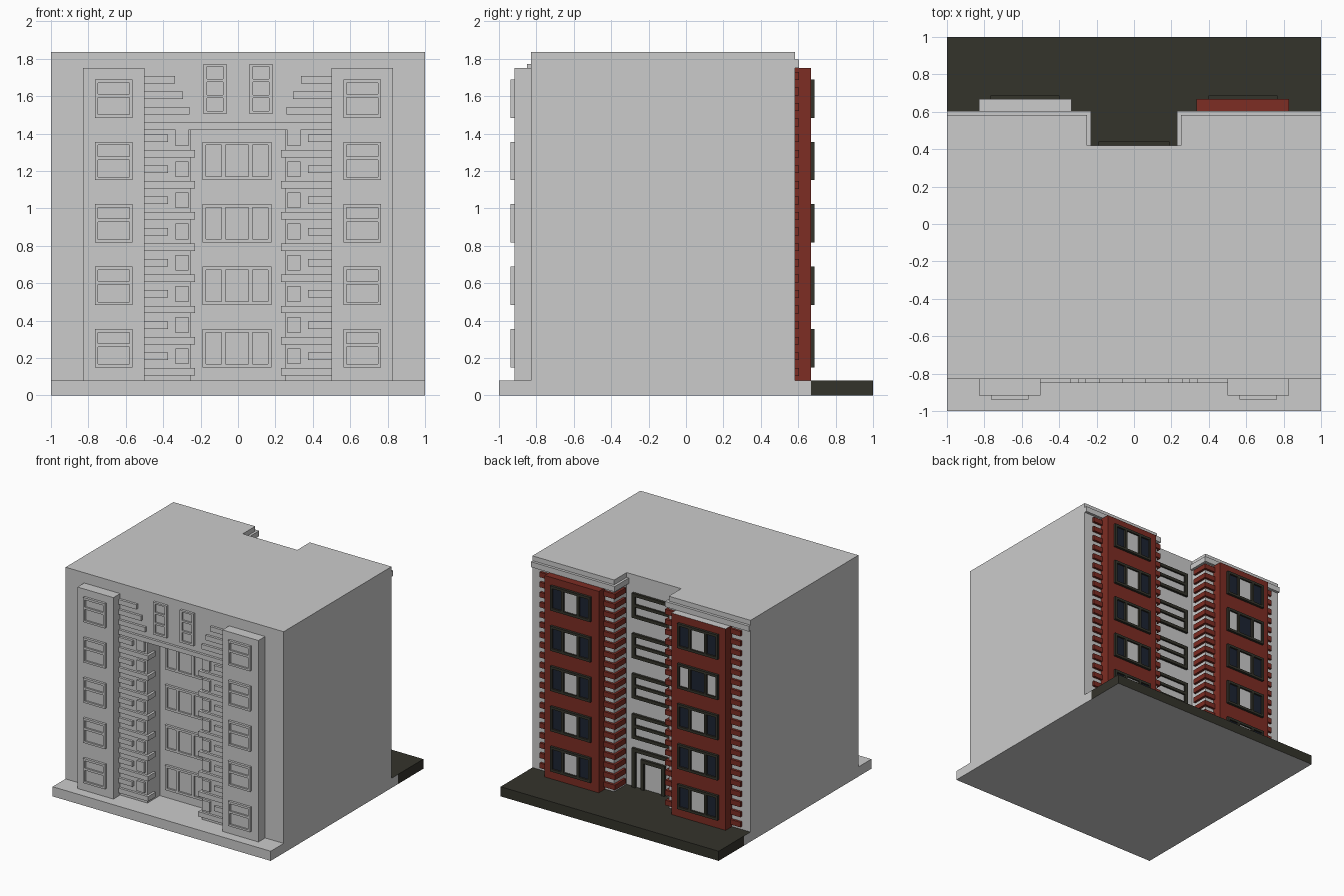
import bpy, bmesh
from mathutils import Vector

if "Cube" in bpy.data.objects:
    bpy.data.objects.remove(bpy.data.objects["Cube"])


def material(name, rgb):
    m = bpy.data.materials.new(name)
    m.diffuse_color = (*rgb, 1)
    m.use_nodes = True
    m.node_tree.nodes["Principled BSDF"].inputs["Base Color"].default_value = m.diffuse_color
    return m


MATS = [material("light_grey", (0.60, 0.60, 0.60)), material("brick_red", (0.205, 0.026, 0.017)),
        material("dark_olive", (0.034, 0.033, 0.024)), material("navy_glass", (0.012, 0.017, 0.032))]
GREY, RED, DARK, NAVY = range(4)
FLOORS = [0.253 + 0.3335 * i for i in range(5)]   # window centre heights
BOTTOM, TOP = 0.08, 1.835
FRONT, BACK, RECESS = -0.83, 0.583, 0.25
DEPTH = 0.163                                     # depth of both recesses


def box(bm, x, y, z, mat=GREY):
    """Add a box given (a, b) ranges on each axis."""
    vs = bmesh.ops.create_cube(bm, size=1)["verts"]
    for v in vs:
        v.co = Vector([(r[0] + r[1]) / 2 + c * abs(r[1] - r[0]) for r, c in zip((x, y, z), v.co)])
    for f in {f for v in vs for f in v.link_faces}:
        f.material_index = mat


def finish(bm, name):
    bm.normal_update()
    me = bpy.data.meshes.new(name)
    bm.to_mesh(me)
    bm.free()
    for m in MATS:
        me.materials.append(m)
    ob = bpy.data.objects.new(name, me)
    bpy.context.collection.objects.link(ob)
    return ob


def window(name, cx, cz, w, h, y, out, cols, rows, frame, panes):
    """Framed window; cols/rows are pane ranges as fractions of width/height."""
    bm = bmesh.new()
    x0, z0 = cx - w / 2, cz - h / 2
    depth = (y, y + out * 0.02)
    xs = [0] + [c for r in cols for c in r] + [1]
    zs = [0] + [c for r in rows for c in r] + [1]
    for i in range(0, len(xs), 2):                # uprights
        box(bm, (x0 + xs[i] * w, x0 + xs[i + 1] * w), depth, (z0, z0 + h), frame)
    for n, (a, b) in enumerate(cols):             # rails and glass per column
        xr = (x0 + a * w, x0 + b * w)
        for i in range(0, len(zs), 2):
            box(bm, xr, depth, (z0 + zs[i] * h, z0 + zs[i + 1] * h), frame)
        for c, d in rows:
            box(bm, xr, (y, y + out * 0.006), (z0 + c * h, z0 + d * h), panes[n])
    finish(bm, name)


# Ground slab: dark paving behind the building, grey elsewhere
bm = bmesh.new()
box(bm, (-1, 1), (-1, 1), (0, BOTTOM))
for cut in (0, 0.667):
    bmesh.ops.bisect_plane(bm, geom=bm.verts[:] + bm.edges[:] + bm.faces[:],
                           plane_co=(0, cut, 0), plane_no=(0, 1, 0))
bm.normal_update()
for f in bm.faces:
    y = f.calc_center_median().y
    if (f.normal.z > 0.5 and y > 0) or (f.normal.z > -0.5 and y > 0.667):
        f.material_index = DARK
finish(bm, "ground_slab")

# Main block: plan with rear entrance recess, extruded up
plan = [(-1, FRONT), (1, FRONT), (1, BACK), (RECESS, BACK), (RECESS, BACK - DEPTH),
        (-RECESS, BACK - DEPTH), (-RECESS, BACK), (-1, BACK)]
bm = bmesh.new()
face = bm.faces.new([bm.verts.new((x, y, BOTTOM)) for x, y in plan])
top = bmesh.ops.extrude_face_region(bm, geom=[face])["geom"]
bmesh.ops.translate(bm, vec=(0, 0, TOP - BOTTOM), verts=[g for g in top if isinstance(g, bmesh.types.BMVert)])
bmesh.ops.recalc_face_normals(bm, faces=bm.faces[:])
body = finish(bm, "main_block")

# Front recess cut below the header
bm = bmesh.new()
box(bm, (-RECESS, RECESS), (-1.2, FRONT + DEPTH), (-0.2, 1.42))
cutter = finish(bm, "recess_cutter")
cutter.hide_render = True
mod = body.modifiers.new("recess", "BOOLEAN")
mod.operation, mod.solver, mod.object = "DIFFERENCE", "EXACT", cutter
bpy.context.view_layer.objects.active = body
bpy.ops.object.modifier_apply(modifier="recess")
bpy.data.objects.remove(cutter)

# Rear cornice, turning into the recess
bm = bmesh.new()
for s in (-1, 1):
    box(bm, (s * RECESS, s), (BACK, 0.605), (1.75, 1.795))
    box(bm, (s * 0.23, s * RECESS), (BACK - DEPTH, 0.605), (1.75, 1.795))
finish(bm, "rear_cornice")

THREE = [(0.05, 0.275), (0.335, 0.665), (0.725, 0.95)]
for s, side in ((-1, "left"), (1, "right")):
    # Rear brick tower (the left one has a grey cap)
    bm = bmesh.new()
    box(bm, (s * 0.333, s * 0.83), (BACK, 0.667), (BOTTOM, 1.75), RED)
    bm.normal_update()
    for f in bm.faces:
        if f.normal.z > 0.5 and s < 0:
            f.material_index = GREY
    finish(bm, "rear_tower_" + side)

    # Rear brick quoins on both sides of the tower
    bm = bmesh.new()
    for i in range(20):
        z = 0.105 + 0.0833 * i
        zr = (z, z + 0.042)
        box(bm, (s * 0.83, s * 0.92), (BACK, 0.603), zr, RED)
        box(bm, (s * 0.23, s * 0.333), (BACK, 0.603), zr, RED)
        box(bm, (s * 0.23, s * RECESS), (0.46, BACK), zr, RED)
    finish(bm, "rear_quoins_" + side)

    # Front tower
    bm = bmesh.new()
    box(bm, (s * 0.5, s * 0.83), (-0.918, FRONT), (BOTTOM, 1.75))
    finish(bm, "front_tower_" + side)

    # Front quoins: long ones wrap into the recess, short ones pair with a block
    bm = bmesh.new()
    yq = (-0.85, FRONT)
    for i in range(8):
        z = 0.126 + 0.1667 * i
        box(bm, (s * 0.23, s * 0.5), yq, (z - 0.02, z + 0.02))
        box(bm, (s * 0.23, s * RECESS), (FRONT, -0.75), (z - 0.02, z + 0.02))
        z += 0.0833
        box(bm, (s * 0.375, s * 0.5), yq, (z - 0.02, z + 0.02))
        box(bm, (s * 0.265, s * 0.335), yq, (z - 0.042, z + 0.042))
    for z, x in ((1.521, 0.26), (1.605, 0.295), (1.689, 0.338)):
        box(bm, (s * x, s * 0.5), yq, (z - 0.02, z + 0.02))
    finish(bm, "front_quoins_" + side)

    # Windows of both towers
    for n, z in enumerate(FLOORS):
        panes = [NAVY, GREY, NAVY]
        if s < 0 and n == 3:
            panes = [GREY, NAVY, GREY]
        window(f"rear_window_{side}_{n}", s * 0.583, z, 0.37, 0.205, 0.667, 1,
               THREE, [(0.1, 0.9)], DARK, panes)
        window(f"front_window_{side}_{n}", s * 0.665, z, 0.2, 0.205, -0.918, -1,
               [(0.08, 0.92)], [(0.08, 0.53), (0.62, 0.91)], GREY, [GREY])
    # Tall attic window
    window("attic_window_" + side, s * 0.123, 1.638, 0.125, 0.268, FRONT, -1,
           [(0.15, 0.85)], [(0.06, 0.32), (0.38, 0.64), (0.7, 0.95)], GREY, [GREY])

# Front header band
bm = bmesh.new()
box(bm, (-0.5, 0.5), (-0.85, FRONT), (1.42, 1.458))
finish(bm, "front_header_band")

# Recess windows: four at the front, four stair windows at the rear
for n in range(4):
    window(f"front_centre_window_{n}", -0.005, FLOORS[n], 0.37, 0.205, FRONT + DEPTH, -1,
           THREE, [(0.09, 0.91)], GREY, [GREY] * 3)
    window(f"stair_window_{n}", 0, FLOORS[n + 1], 0.38, 0.205, BACK - DEPTH, 1,
           [(0.08, 0.92)], [(0.13, 0.45), (0.57, 0.87)], DARK, [GREY])

# Entrance: outer portal frame and inner door frame
bm = bmesh.new()
yd = (BACK - DEPTH, BACK - DEPTH + 0.02)
for w, h, t in ((0.19, 0.405, 0.03), (0.11, 0.33, 0.03)):
    for s in (-1, 1):
        box(bm, (s * (w - t), s * w), yd, (BOTTOM, h), DARK)
    box(bm, (t - w, w - t), yd, (h - t, h), DARK)
finish(bm, "entrance_frame")
